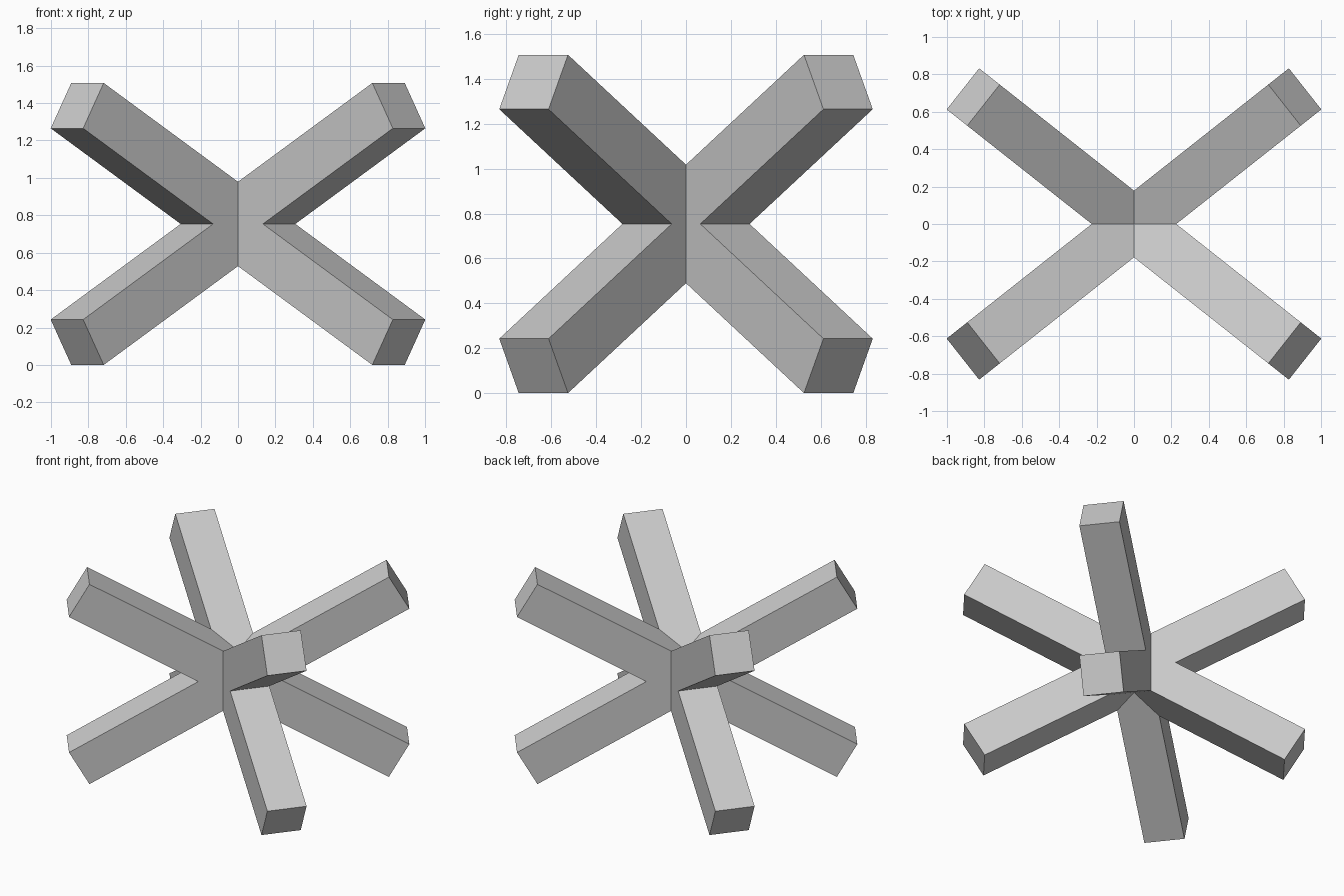
import bpy, bmesh
from math import radians, sin, cos
from mathutils import Vector, Matrix

if "Cube" in bpy.data.objects:
    bpy.data.objects.remove(bpy.data.objects["Cube"])

HALF = 0.14              # half thickness of the square beams
LENGTH = 1.265           # half length of each beam
TILT = radians(30)       # rise of the beams from horizontal
TURN = radians(38.3)     # turn of each crossed pair about z
CENTRE_Z = LENGTH * sin(TILT) + HALF * cos(TILT)


def crossed_pair(name, angle):
    """Flat X-shaped profile in the xz plane, extruded to beam thickness."""
    along = Vector((cos(TILT), sin(TILT)))
    across = Vector((-sin(TILT), cos(TILT)))
    low = along * LENGTH - across * HALF
    high = along * LENGTH + across * HALF
    side, top = HALF / sin(TILT), HALF / cos(TILT)
    quarter = [(side, 0), tuple(low), tuple(high), (0, top)]
    half = quarter + [(-x, z) for x, z in quarter[2:0:-1]]
    outline = half + [(-x, -z) for x, z in half]

    bm = bmesh.new()
    face = bm.faces.new([bm.verts.new((x, -HALF, z)) for x, z in outline])
    ext = bmesh.ops.extrude_face_region(bm, geom=[face])
    moved = [v for v in ext["geom"] if isinstance(v, bmesh.types.BMVert)]
    bmesh.ops.translate(bm, verts=moved, vec=(0, 2 * HALF, 0))
    bmesh.ops.recalc_face_normals(bm, faces=bm.faces)
    bm.transform(Matrix.Translation((0, 0, CENTRE_Z)) @ Matrix.Rotation(angle, 4, 'Z'))
    mesh = bpy.data.meshes.new(name)
    bm.to_mesh(mesh)
    bm.free()
    obj = bpy.data.objects.new(name, mesh)
    bpy.context.collection.objects.link(obj)
    return obj


# Two crossed beam pairs joined into one eight-armed solid
beams = crossed_pair("crossed_beams", TURN)
second = crossed_pair("second_pair", -TURN)
union = beams.modifiers.new("join_pairs", 'BOOLEAN')
union.operation = 'UNION'
union.solver = 'EXACT'
union.object = second
bpy.context.view_layer.objects.active = beams
bpy.ops.object.modifier_apply(modifier=union.name)
bpy.data.objects.remove(second)
